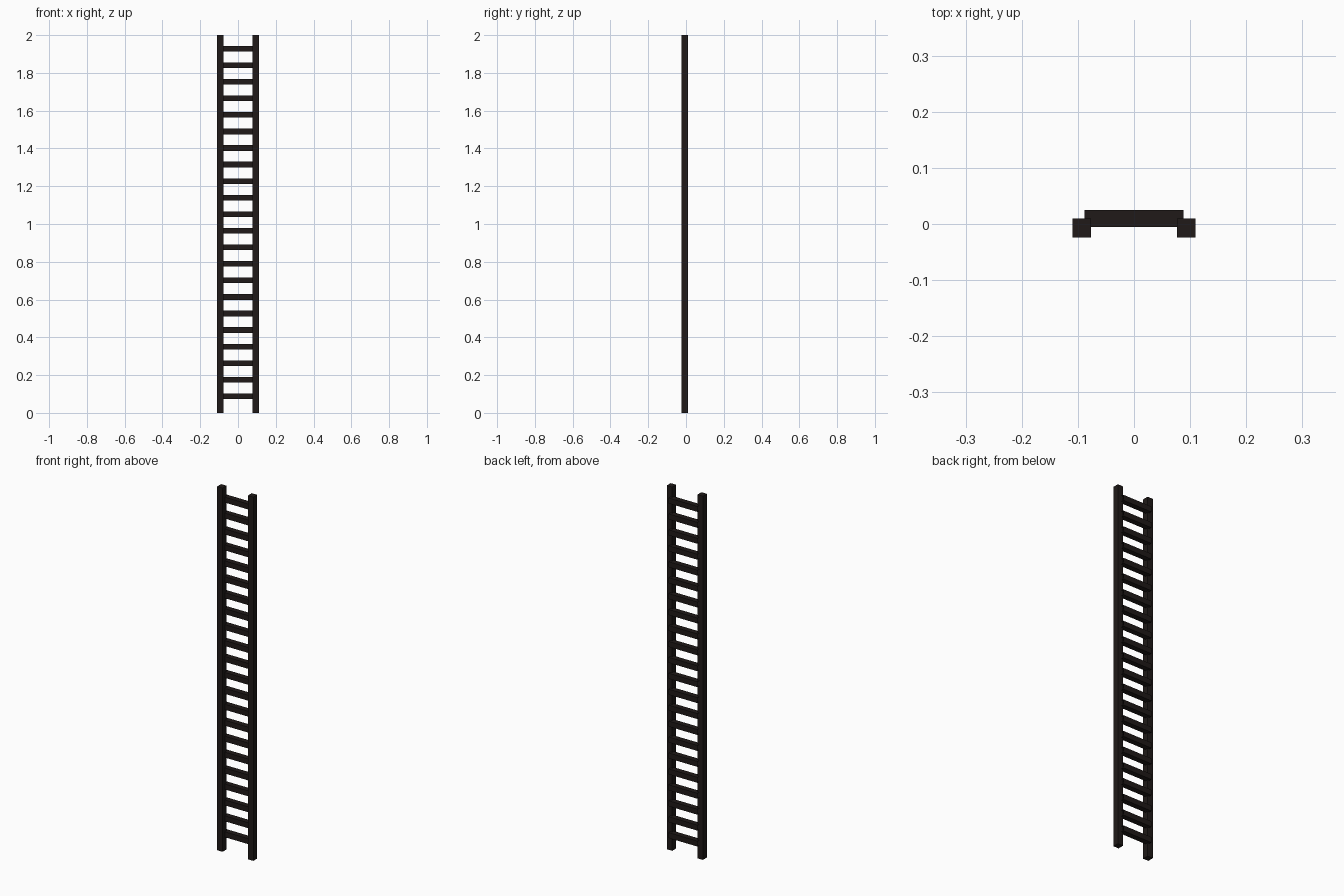
import bpy, bmesh

if "Cube" in bpy.data.objects:
    bpy.data.objects.remove(bpy.data.objects["Cube"])

mat = bpy.data.materials.new("dark_wood")
mat.diffuse_color = (0.014, 0.010, 0.009, 1)
mat.use_nodes = True
mat.node_tree.nodes["Principled BSDF"].inputs["Base Color"].default_value = mat.diffuse_color


def box(name, x, y, z, open_ends=False):
    """Box from (min, max) ranges; open_ends drops the two x-facing sides."""
    bm = bmesh.new()
    bmesh.ops.create_cube(bm, size=1)
    for v in bm.verts:
        v.co = [r[0] if c < 0 else r[1] for c, r in zip(v.co, (x, y, z))]
    bm.normal_update()
    if open_ends:
        ends = [f for f in bm.faces if abs(f.normal.x) > 0.9]
        bmesh.ops.delete(bm, geom=ends, context='FACES_ONLY')
    me = bpy.data.meshes.new(name)
    bm.to_mesh(me)
    bm.free()
    me.materials.append(mat)
    ob = bpy.data.objects.new(name, me)
    bpy.context.collection.objects.link(ob)
    return ob


# Side rails
box("left_rail", (-0.11, -0.077), (-0.024, 0.010), (0, 2))
box("right_rail", (0.077, 0.11), (-0.024, 0.010), (0, 2))

# Rungs, open where they sit inside the rails
COUNT, FIRST, LAST = 22, 0.088, 1.928
for i in range(COUNT):
    z = FIRST + (LAST - FIRST) * i / (COUNT - 1)
    box(f"rung_{i + 1}", (-0.088, 0.088), (-0.005, 0.025),
        (z - 0.015, z + 0.015), open_ends=True)
